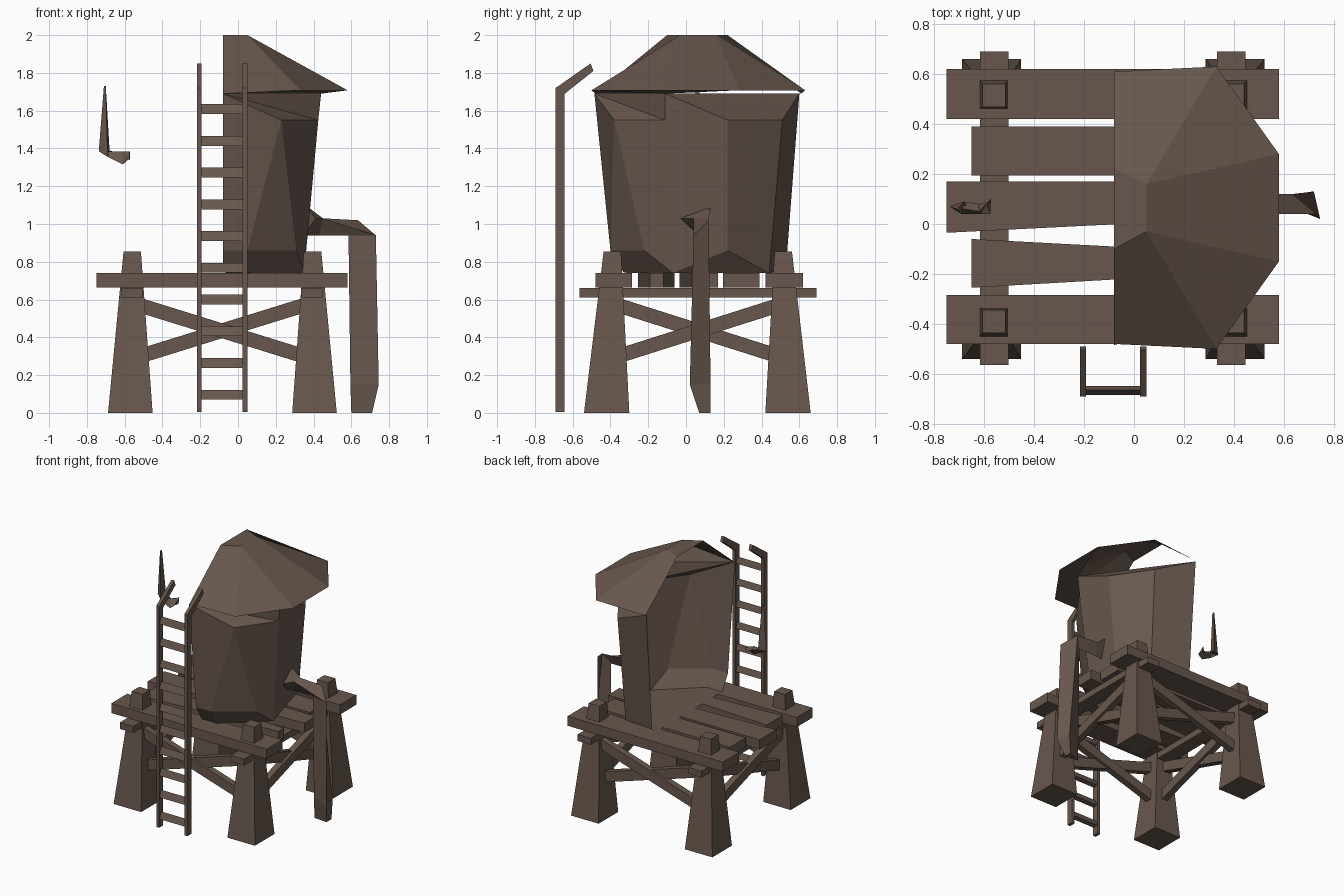
import bpy, bmesh, math
from mathutils import Vector

if "Cube" in bpy.data.objects:
    bpy.data.objects.remove(bpy.data.objects["Cube"])

wood = bpy.data.materials.new("weathered_brown")
wood.diffuse_color = (0.14, 0.097, 0.075, 1)
wood.use_nodes = True
wood.node_tree.nodes["Principled BSDF"].inputs["Base Color"].default_value = wood.diffuse_color


def make(name, verts, faces, closed=True):
    me = bpy.data.meshes.new(name)
    me.from_pydata([tuple(v) for v in verts], [], faces)
    bm = bmesh.new()
    bm.from_mesh(me)
    bmesh.ops.recalc_face_normals(bm, faces=bm.faces)
    bm.to_mesh(me)
    bm.free()
    me.materials.append(wood)
    ob = bpy.data.objects.new(name, me)
    bpy.context.collection.objects.link(ob)
    return ob


def loft(name, loops):
    """Skin a list of equal-size vertex loops and cap both ends."""
    n = len(loops[0])
    verts = [v for lp in loops for v in lp]
    faces = [tuple(range(n)), tuple(range(len(verts) - n, len(verts)))]
    for k in range(len(loops) - 1):
        for i in range(n):
            j = (i + 1) % n
            faces.append((k * n + i, k * n + j, (k + 1) * n + j, (k + 1) * n + i))
    return make(name, verts, faces)


def rect(x0, x1, y0, y1, z):
    return [(x0, y0, z), (x1, y0, z), (x1, y1, z), (x0, y1, z)]


def box(name, x0, x1, y0, y1, z0, z1):
    return loft(name, [rect(x0, x1, y0, y1, z0), rect(x0, x1, y0, y1, z1)])


# Tapered legs that poke through the deck
for bx, tx in ((-0.57, -0.56), (0.405, 0.395)):
    for by, ty in ((-0.42, -0.39), (0.54, 0.515)):
        loft("leg", [rect(bx - .118, bx + .118, by - .12, by + .12, 0),
                     rect(tx - .046, tx + .046, ty - .046, ty + .046, 0.855)])

# Cross beams under the deck
for x in (-0.56, 0.39):
    box("cross_beam", x - .057, x + .057, -0.565, 0.69, 0.61, 0.66)

# Deck planks: left end, left y range, right y range
for x0, x1, l0, l1, r0, r1 in ((-.75, .58, .42, .62, .42, .62),
                               (-.65, .48, .195, .39, .195, .39),
                               (-.75, .55, -.035, .17, .03, .17),
                               (-.65, .48, -.255, -.06, -.19, -.12),
                               (-.75, .58, -.48, -.285, -.48, -.285)):
    loft("deck_plank", [[(x0, l0, z), (x1, r0, z), (x1, r1, z), (x0, l1, z)]
                        for z in (0.665, 0.74)])


# Diagonal X braces on all four sides
def brace(a, b, half_depth):
    loops = []
    for p in (a, b):
        p = Vector(p)
        d = Vector(half_depth)
        h = Vector((0, 0, 0.04))
        loops.append([p - d - h, p + d - h, p + d + h, p - d + h])
    loft("brace", loops)


for za, zb in ((0.30, 0.57), (0.57, 0.30)):
    for y in (-0.41, 0.53):
        off = 0.01 if za < zb else -0.01
        brace((-.52, y + off, za), (.35, y + off, zb), (0, .025, 0))
    for x in (-0.565, 0.40):
        off = 0.01 if za < zb else -0.01
        brace((x + off, -.36, za), (x + off, .49, zb), (.025, 0, 0))

# Half-open faceted tank shell
T = dict(cm=(-.08, -.485, 1.69), A=(.23, -.38, 1.55), B=(.425, -.11, 1.55),
         C=(.425, .22, 1.55), D=(.23, .51, 1.55), cp=(-.08, .60, 1.69),
         top=(.44, -.11, 1.69),
         m0=(-.08, -.40, .86), p1=(.05, -.40, .86), p2=(.31, -.22, .86),
         b=(.35, -.07, .74), p3=(.36, .22, .86), q=(.21, .44, .74),
         n0=(-.08, .53, .78), f0=(-.08, -.33, .742), f1=(.05, -.33, .742),
         f2=(-.08, .46, .742))
key = list(T)
tank = ["cm A p1 m0", "A p2 p1", "A B b p2", "B C p3 b", "C D q p3",
        "D cp n0 q", "cm B A", "cm top B", "B top C", "C top cp", "C cp D",
        "m0 p1 f1 f0", "p1 p2 b f1", "b p3 q", "f0 f1 b q f2", "q n0 f2"]
make("tank", list(T.values()), [tuple(key.index(k) for k in f.split()) for f in tank])

# Faceted half roof with a partial soffit
rim = [(-.08, -.48, 1.69), (.33, -.50, 1.708), (.58, -.15, 1.708),
       (.58, .28, 1.708), (.33, .63, 1.708), (-.08, .61, 1.69)]
peak = [(-.08, -.10, 2), (.05, -.03, 2), (.05, .16, 2), (-.08, .22, 2)]
make("roof", rim + peak + [(.44, -.11, 1.69)],
     [(0, 1, 7, 6), (1, 2, 7), (2, 3, 8, 7), (3, 4, 8), (4, 5, 9, 8),
      (6, 7, 8, 9), (0, 10, 1), (1, 10, 2), (2, 10, 3)])

# Ladder rails with bent tops, and rungs
for x0, x1 in ((-.217, -.193), (.025, .05)):
    path = [(-.69, -.642, 0.005, 0.005), (-.69, -.642, 1.72, 1.69),
            (-.505, -.49, 1.85, 1.81)]
    loft("ladder_rail", [[(x0, ya, za), (x1, ya, za), (x1, yb, zb), (x0, yb, zb)]
                         for ya, yb, za, zb in path])
for i in range(10):
    z = 0.095 + 0.168 * i
    loft("ladder_rung", [[(x, -.685, z - .025), (x, -.648, z - .02), (x, -.665, z + .027)]
                         for x in (-.2, .035)])

# Three-sided drain pipe: out from the tank, then down to the ground
loft("drain_pipe", [
    [(.35, .07, .94), (.37, .13, 1.09), (.41, -.03, 1.03)],
    [(.43, .08, .94), (.45, .12, 1.03), (.45, .04, 1.03)],
    [(.585, .08, .94), (.635, .12, 1.02), (.73, .04, .94)],
    [(.595, .08, .15), (.72, .13, .15), (.745, .02, .15)],
    [(.60, .08, 0), (.71, .13, 0), (.71, .07, 0)]])

# Loose hook-shaped lever beside the tank
loft("lever", [
    [(-.71, .06, 1.73), (-.70, .07, 1.73), (-.70, .05, 1.73)],
    [(-.737, .07, 1.385), (-.68, .09, 1.39), (-.69, .04, 1.355)],
    [(-.62, .05, 1.385), (-.62, .08, 1.365), (-.61, .04, 1.315)],
    [(-.573, .10, 1.385), (-.573, .09, 1.34), (-.575, .04, 1.345)]])
